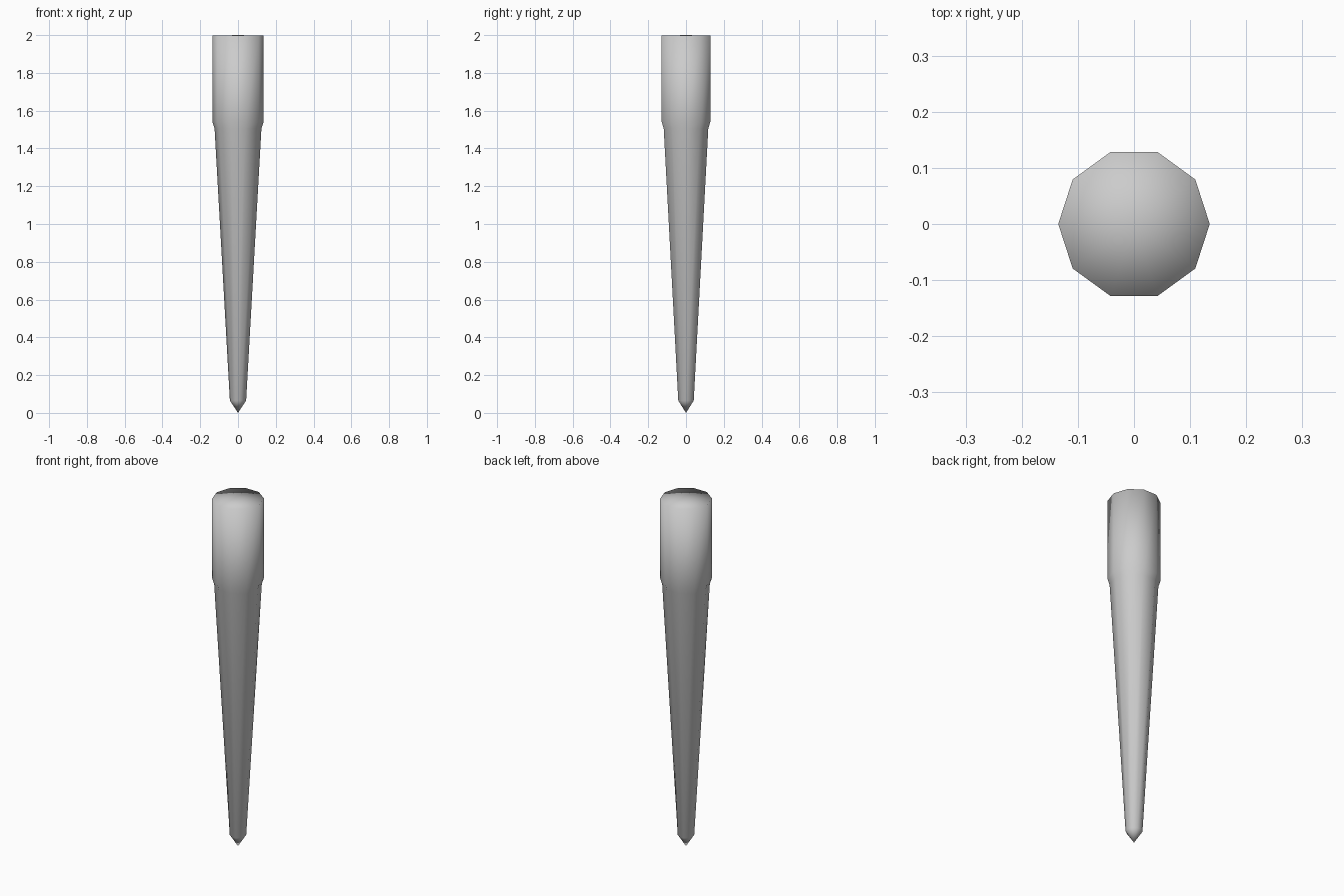
import bpy, bmesh
from math import cos, sin, tau

if "Cube" in bpy.data.objects:
    bpy.data.objects.remove(bpy.data.objects["Cube"])

SIDES = 10
# (radius, height) from the pointed tip up to the wider head
PROFILE = [(0.043, 0.065), (0.124, 1.505), (0.135, 1.54), (0.135, 1.997)]

bm = bmesh.new()
rings = [[bm.verts.new((r * cos(tau * i / SIDES), r * sin(tau * i / SIDES), z))
          for i in range(SIDES)] for r, z in PROFILE]
tip = bm.verts.new((0, 0, 0))
crown = bm.verts.new((0, 0, 2))

for i in range(SIDES):
    j = (i + 1) % SIDES
    # pointed tip and slightly raised top
    bm.faces.new((tip, rings[0][j], rings[0][i]))
    bm.faces.new((crown, rings[-1][i], rings[-1][j]))
    # tapered shaft, step and head
    for low, high in zip(rings, rings[1:]):
        bm.faces.new((low[i], low[j], high[j], high[i]))

for face in bm.faces:
    face.smooth = True
bm.normal_update()

mesh = bpy.data.meshes.new("tapered_stake")
bm.to_mesh(mesh)
bm.free()
stake = bpy.data.objects.new("tapered_stake", mesh)
bpy.context.collection.objects.link(stake)
